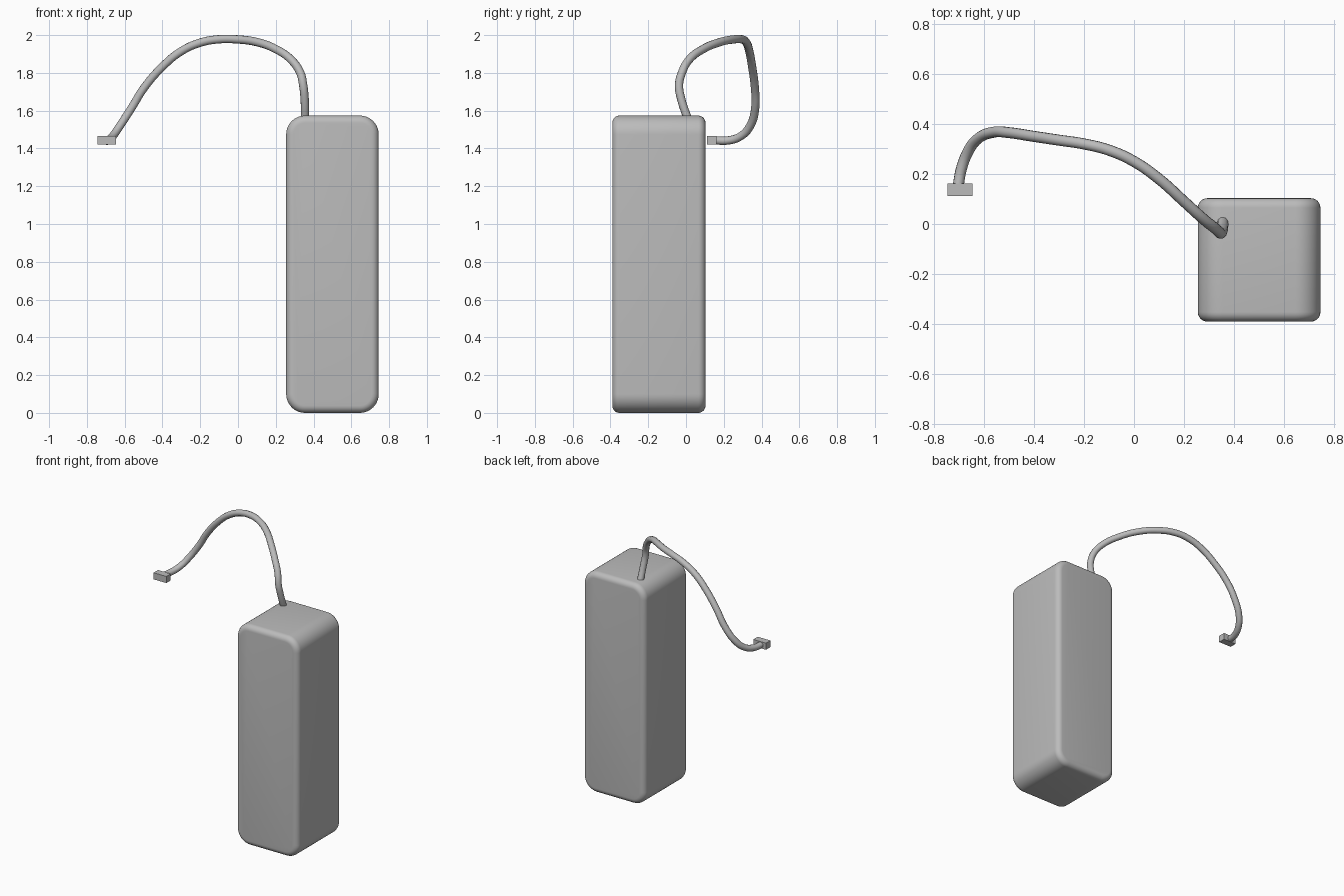
import bpy, bmesh, math

if "Cube" in bpy.data.objects:
    bpy.data.objects.remove(bpy.data.objects["Cube"])

# Mid-grey finish shared by all parts
grey = bpy.data.materials.new("grey")
grey.diffuse_color = (0.5, 0.5, 0.5, 1)
grey.use_nodes = True
grey.node_tree.nodes["Principled BSDF"].inputs["Base Color"].default_value = grey.diffuse_color


def finish(obj, smooth=True):
    bpy.ops.object.select_all(action='DESELECT')
    obj.select_set(True)
    bpy.context.view_layer.objects.active = obj
    if smooth:
        bpy.ops.object.shade_smooth_by_angle(angle=math.radians(35))


def box(name, lo, hi):
    bm = bmesh.new()
    bmesh.ops.create_cube(bm, size=1)
    for v in bm.verts:
        v.co = [(a + b) / 2 + c * (b - a) for a, b, c in zip(lo, hi, v.co)]
    mesh = bpy.data.meshes.new(name)
    bm.to_mesh(mesh)
    bm.free()
    mesh.materials.append(grey)
    obj = bpy.data.objects.new(name, mesh)
    bpy.context.collection.objects.link(obj)
    return obj


# Body: wide rounding on the edges along y, narrow rounding on the front and back rims
body = box("body", (0.255, -0.39, 0), (0.745, 0.103, 1.574))
bm = bmesh.new()
bm.from_mesh(body.data)
along_y = [e for e in bm.edges if abs(e.verts[0].co.y - e.verts[1].co.y) > 0.1]
bmesh.ops.bevel(bm, geom=along_y, offset=0.1, segments=10, profile=0.5, affect='EDGES')
rims = [e for e in bm.edges if abs(e.verts[0].co.y - e.verts[1].co.y) < 0.01
        and len({round(f.normal.y, 1) for f in e.link_faces}) == 2]
bmesh.ops.bevel(bm, geom=rims, offset=0.038, segments=6, profile=0.5, affect='EDGES')
bm.to_mesh(body.data)
bm.free()
finish(body)

# Cable: round tube along a smooth path from the body top to the plug
path = [
    (0.355, 0.012, 1.55), (0.353, -0.025, 1.66), (0.345, -0.037, 1.735),
    (0.33, -0.022, 1.80), (0.283, 0.015, 1.868), (0.2, 0.09, 1.926),
    (0.1, 0.18, 1.963), (0.0, 0.25, 1.977), (-0.1, 0.295, 1.978),
    (-0.2, 0.32, 1.96), (-0.3, 0.335, 1.915), (-0.4, 0.35, 1.833),
    (-0.5, 0.365, 1.717), (-0.56, 0.367, 1.62), (-0.625, 0.34, 1.52),
    (-0.663, 0.29, 1.465), (-0.69, 0.22, 1.442), (-0.703, 0.15, 1.443),
]
curve = bpy.data.curves.new("cable", 'CURVE')
curve.dimensions = '3D'
curve.bevel_depth = 0.022
curve.bevel_resolution = 4
curve.resolution_u = 6
curve.use_fill_caps = True
curve.materials.append(grey)
spline = curve.splines.new('BEZIER')
spline.bezier_points.add(len(path) - 1)
for point, co in zip(spline.bezier_points, path):
    point.co = co
    point.handle_left_type = point.handle_right_type = 'AUTO'
cable = bpy.data.objects.new("cable", curve)
bpy.context.collection.objects.link(cable)
finish(cable, smooth=False)
bpy.ops.object.convert(target='MESH')
finish(bpy.context.view_layer.objects.active)

# Plug: small sharp block at the cable end
finish(box("plug", (-0.745, 0.112, 1.42), (-0.645, 0.162, 1.467)), smooth=False)
